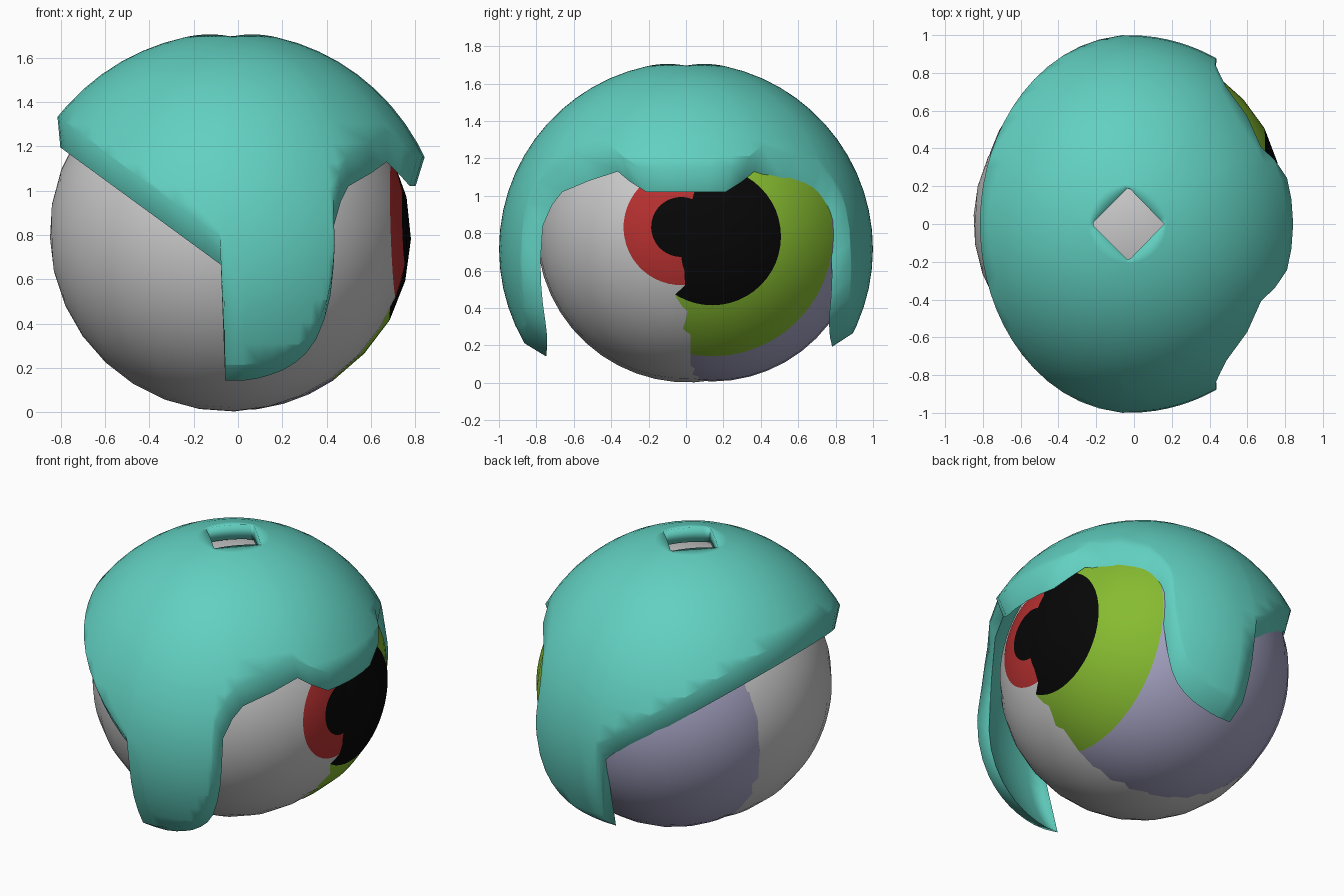
import bpy, bmesh, math
from mathutils import Vector

if "Cube" in bpy.data.objects:
    bpy.data.objects.remove(bpy.data.objects["Cube"])

rad, sin, cos = math.radians, math.sin, math.cos


def material(name, rgb):
    m = bpy.data.materials.new(name)
    m.diffuse_color = (*rgb, 1)
    m.use_nodes = True
    m.node_tree.nodes["Principled BSDF"].inputs["Base Color"].default_value = m.diffuse_color
    return m


TEAL = material("teal", (0.12, 0.63, 0.53))
GREY = material("light_grey", (0.60, 0.60, 0.60))
LAVENDER = material("lavender", (0.38, 0.37, 0.55))
RED = material("red", (0.48, 0.03, 0.03))
GREEN = material("green", (0.24, 0.50, 0.03))
BLACK = material("black", (0.002, 0.002, 0.002))


def finish(bm, name, mats, angle):
    bmesh.ops.recalc_face_normals(bm, faces=bm.faces)
    me = bpy.data.meshes.new(name)
    bm.to_mesh(me)
    bm.free()
    for m in mats:
        me.materials.append(m)
    ob = bpy.data.objects.new(name, me)
    bpy.context.collection.objects.link(ob)
    bpy.ops.object.select_all(action='DESELECT')
    ob.select_set(True)
    bpy.context.view_layer.objects.active = ob
    bpy.ops.object.shade_smooth_by_angle(angle=rad(angle))
    return ob


def eyeball(name, centre, radius, gaze, pupil, iris, mats, bulge, segs=48):
    """Ball whose pole points along the gaze, so pupil and iris are ring bands."""
    a, b = math.asin(pupil / radius), math.asin(iris / radius)
    angles = [a / 2, a, (a + b) / 2, b]
    n = 14
    angles += [b + (math.pi - b) * i / n for i in range(1, n)]
    turn = Vector((0, 0, 1)).rotation_difference(Vector(gaze))
    bm = bmesh.new()

    def vert(t, p):
        r = radius + (bulge if t <= a + 1e-6 else 0)
        v = Vector((sin(t) * cos(p), sin(t) * sin(p), cos(t))) * r
        return bm.verts.new(turn @ v + Vector(centre))

    rings = [[vert(t, math.tau * k / segs) for k in range(segs)] for t in angles]
    front, back = vert(0, 0), vert(math.pi, 0)
    for k in range(segs):
        j = (k + 1) % segs
        bm.faces.new((front, rings[0][k], rings[0][j])).material_index = 2
        bm.faces.new((back, rings[-1][j], rings[-1][k]))
        for i in range(len(rings) - 1):
            f = bm.faces.new((rings[i][k], rings[i + 1][k], rings[i + 1][j], rings[i][j]))
            f.material_index = 2 if i < 1 else 1 if i < 3 else 0
    finish(bm, name, mats, 40)


# two overlapping eyeballs, both looking to the right
eyeball("grey_eyeball", (-0.042, 0.01, 0.81), 0.808, (1, -0.046, 0.03), 0.16, 0.31,
        (GREY, RED, BLACK), 0.0)
eyeball("lavender_eyeball", (-0.012, 0.14, 0.794), 0.787, (1, 0, -0.016), 0.365, 0.645,
        (LAVENDER, GREEN, BLACK), 0.006)

# shell: thick spherical cap with a diamond hole on top and a shaped lower rim
CX, CZ, R_OUT, R_IN, STEP = -0.03, 0.715, 1.0, 0.91, rad(6)
ROWS = 21

# rim on the right side: azimuth from the front, height of the inner edge
RIM = [(-2, .15), (4, .15), (9, .16), (13, .175), (17, .195), (21, .23), (24, .27), (26.5, .33),
       (28.3, .42), (29.5, .53), (30.1, .65), (30.6, .84), (34, .95), (38, 1.02),
       (50, 1.08), (62, 1.13), (68, 1.075), (75, 1.02), (82, 1.02), (90, 1.02)]


def slanted(phi, a, k):
    """Elevation where a tilted plane cuts the shell on the left side."""
    s = a * -sin(rad(phi))
    return math.atan(s) + math.asin(k / math.hypot(1, s))


def elevation(z, r):
    return math.asin((z - CZ) / r)


columns = []
for i in range(30):
    phi = -177 + 174 * i / 29
    columns.append((phi, phi, slanted(phi, .74, .037), slanted(phi, .73, -.092)))
right = RIM + [(180 - p, z + (.05 if z < .6 else 0)) for p, z in reversed(RIM[:-1])]
for phi, z in right:
    lean = 1.5 * sin(rad(2 * phi))              # slants the flap's curved edge
    columns.append((phi - lean, phi + lean, elevation(z * 1.08 + .05, R_OUT),
                    elevation(z, R_IN + (.02 if z < .5 else 0))))

bm = bmesh.new()


def strip(phi, low, radius):
    """One column: shared row heights, stopping at this column's rim."""
    p = rad(phi)
    hole = 0.195 / (abs(cos(p)) + abs(sin(p)))
    out = []
    top = math.acos(hole / radius)
    for i in range(ROWS + 1):
        e = max(low, min(top, rad(78) - STEP * (i - 1))) if i else top
        if i == ROWS:
            e = low
        r = radius
        if radius < R_OUT:                      # the flaps get thinner downwards
            r -= .055 * min(0, sin(e))
        x = r * cos(e) * sin(p)
        x *= .97 if x > 0 else 1
        out.append(bm.verts.new((CX + x, -r * cos(e) * cos(p), CZ + r * sin(e))))
    return out


# each column is a closed loop: outer strip down, inner strip back up
loops = [strip(po, eo, R_OUT) + strip(pi, ei, R_IN)[::-1] for po, pi, eo, ei in columns]
for c, here in enumerate(loops):
    there = loops[(c + 1) % len(loops)]
    for i in range(len(here)):
        j = (i + 1) % len(here)
        bm.faces.new((here[i], here[j], there[j], there[i]))
bmesh.ops.remove_doubles(bm, verts=bm.verts, dist=0.0005)
finish(bm, "outer_shell", (TEAL,), 110)
